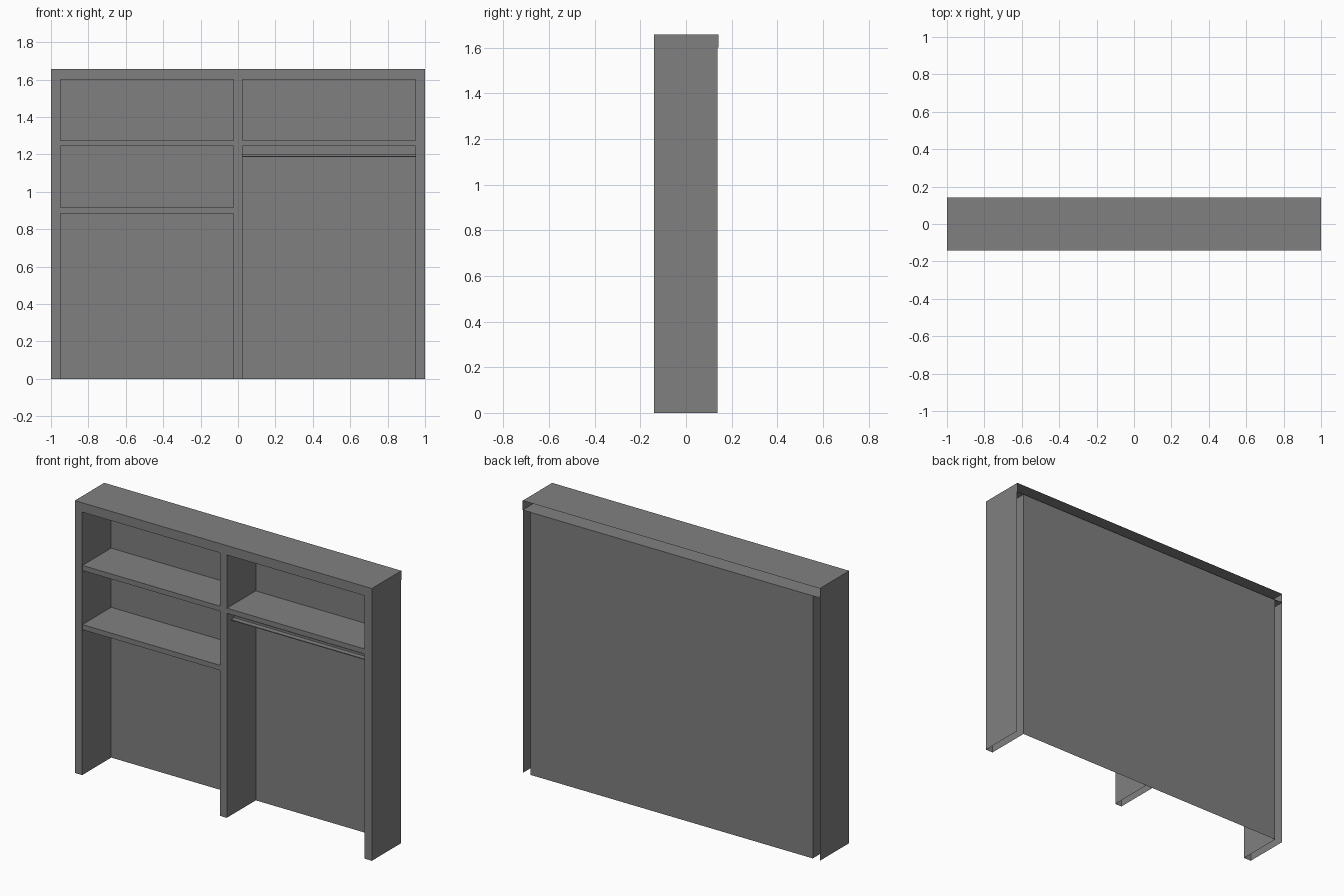
import bpy
import bmesh
from mathutils import Vector

cube = bpy.data.objects.get("Cube")
if cube:
    bpy.data.objects.remove(cube, do_unlink=True)

# One plain grey finish for everything
grey = bpy.data.materials.new("mid_grey")
grey.use_nodes = True
grey.diffuse_color = (0.216, 0.216, 0.216, 1)
grey.node_tree.nodes["Principled BSDF"].inputs["Base Color"].default_value = (0.216, 0.216, 0.216, 1)

DIRECTIONS = {
    "left": Vector((1, 0, 0)), "right": Vector((-1, 0, 0)),
    "back": Vector((0, 1, 0)), "front": Vector((0, -1, 0)),
    "top": Vector((0, 0, 1)), "bottom": Vector((0, 0, -1)),
}


def panel(name, x, y, z, open_sides=()):
    """Box between the given ranges, with the named sides left open."""
    bm = bmesh.new()
    bmesh.ops.create_cube(bm, size=1)
    bm.normal_update()
    removed = [f for f in bm.faces
               if any(f.normal.dot(DIRECTIONS[s]) > 0.9 for s in open_sides)]
    bmesh.ops.delete(bm, geom=removed, context="FACES")
    ranges = (x, y, z)
    for v in bm.verts:
        v.co = [lo + (c + 0.5) * (hi - lo) for c, (lo, hi) in zip(v.co, ranges)]
    mesh = bpy.data.meshes.new(name)
    bm.to_mesh(mesh)
    bm.free()
    mesh.materials.append(grey)
    obj = bpy.data.objects.new(name, mesh)
    bpy.context.collection.objects.link(obj)
    return obj


FRONT, BACK = -0.141, 0.138
INNER, MID, CEILING, TOP = 0.95, 0.023, 1.6, 1.657
SHELF_FRONT = -0.139
hollow = ("back", "bottom", "top")

# Hollow uprights, open at the back and underneath
panel("left_upright", (INNER, 1), (FRONT, BACK), (0, CEILING), hollow)
panel("right_upright", (-1, -INNER), (FRONT, BACK), (0, CEILING), hollow)
panel("centre_upright", (-MID, MID), (FRONT, BACK), (0, CEILING), hollow)

# Hollow top, open at the back
panel("top_casing", (-1, 1), (FRONT, 0.142), (CEILING, TOP), ("back",))

# Single-sheet back
panel("back_panel", (-INNER, INNER), (FRONT, BACK), (0, CEILING),
      ("front", "left", "right", "top", "bottom"))

# Shelves: two in the right bay, one in the left bay
for name, x, z in (
    ("upper_right_shelf", (-INNER, -MID), 1.244),
    ("lower_right_shelf", (-INNER, -MID), 0.884),
    ("left_shelf", (MID, INNER), 1.244),
):
    panel(name, x, (SHELF_FRONT, BACK - 0.001), (z, z + 0.031))

# Slim rail below the left shelf
panel("rail_plate", (MID, INNER), (-0.1, -0.065), (1.186, 1.191))
panel("rail_lip", (MID, INNER), (-0.069, -0.065), (1.191, 1.203))
